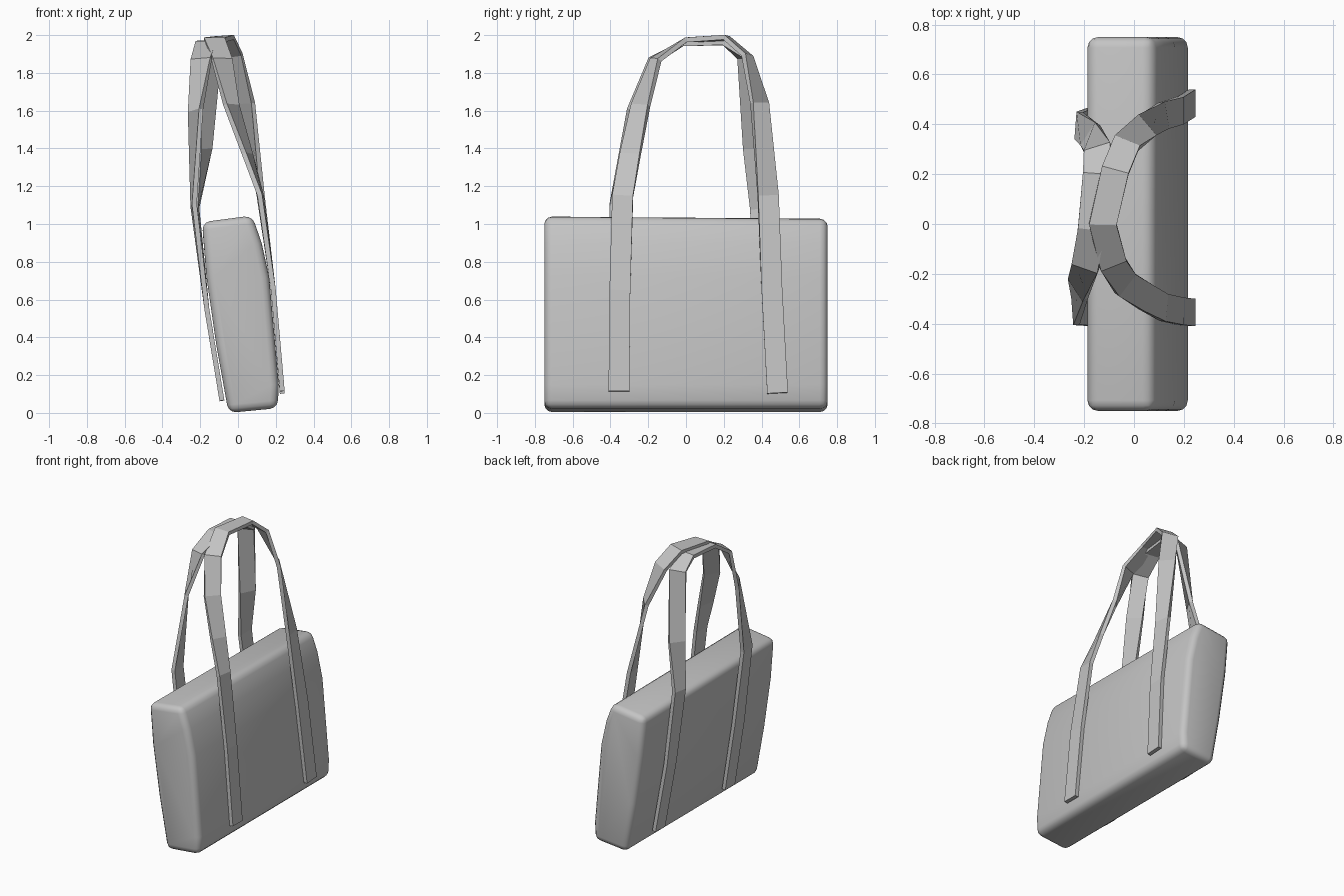
import bpy, bmesh, math
from mathutils import Vector

if "Cube" in bpy.data.objects:
    bpy.data.objects.remove(bpy.data.objects["Cube"])

fabric = bpy.data.materials.new("grey_fabric")
fabric.diffuse_color = (0.55, 0.55, 0.55, 1)
fabric.use_nodes = True
fabric.node_tree.nodes["Principled BSDF"].inputs["Base Color"].default_value = fabric.diffuse_color


def make_object(name, bm):
    bmesh.ops.recalc_face_normals(bm, faces=bm.faces)
    mesh = bpy.data.meshes.new(name)
    bm.to_mesh(mesh)
    bm.free()
    mesh.materials.append(fabric)
    obj = bpy.data.objects.new(name, mesh)
    bpy.context.collection.objects.link(obj)
    return obj


def strap(name, side, stations, width=0.11, thick=0.026):
    """Flat ribbon through (x, y, z, twist); twist 0 = leg, 1 = arch, 2 = other leg."""
    bm = bmesh.new()
    pts = [Vector(s[:3]) for s in stations]
    rings = []
    for i, p in enumerate(pts):
        a = pts[max(i - 1, 0)]
        b = pts[min(i + 1, len(pts) - 1)]
        t = (b - a).normalized()
        ang = stations[i][3] * math.pi / 2
        w = Vector((-side * math.sin(ang), -math.cos(ang), 0))
        w = (w - t * w.dot(t)).normalized()
        n = t.cross(w).normalized()
        w, n = w * width / 2, n * thick / 2
        rings.append([bm.verts.new(p + u * w + v * n)
                      for u, v in ((-1, -1), (1, -1), (1, 1), (-1, 1))])
    for r, q in zip(rings, rings[1:]):
        for k in range(4):
            m = (k + 1) % 4
            bm.faces.new((r[k], r[m], q[m], q[k]))
    bm.faces.new(rings[0])
    bm.faces.new(rings[-1])
    return make_object(name, bm)


# Bag body: leaning side profile pulled along y, corners rounded
profile = [(-0.19, 1.01), (-0.167, 0.72), (-0.115, 0.36), (-0.05, 0.0),
           (0.21, 0.025), (0.216, 0.15), (0.165, 0.72), (0.125, 0.9), (0.075, 1.045)]
bm = bmesh.new()
front = [bm.verts.new((x, -0.75, z)) for x, z in profile]
back = [bm.verts.new((x, 0.75, z - 0.012 * (z > 1))) for x, z in profile]
n = len(profile)
for i in range(n):
    j = (i + 1) % n
    bm.faces.new((front[i], front[j], back[j], back[i]))
bm.faces.new(front)
bm.faces.new(back)
bmesh.ops.recalc_face_normals(bm, faces=bm.faces)
sharp = [e for e in bm.edges if e.calc_face_angle(0) > 0.6]
bmesh.ops.bevel(bm, geom=sharp, offset=0.042, segments=3, profile=0.5,
                affect='EDGES', clamp_overlap=True)
body = make_object("bag_body", bm)
bpy.context.view_layer.objects.active = body
body.select_set(True)
bpy.ops.object.shade_smooth_by_angle(angle=math.radians(50))

# Carrying straps, each one ribbon up one leg, over the arch and down the other
strap("right_strap", 1, [
    (0.234, -0.355, 0.115, 0), (0.187, -0.35, 0.65, 0), (0.12, -0.335, 1.15, 0.05),
    (0.05, -0.295, 1.37, 0.2), (-0.035, -0.24, 1.63, 0.4), (-0.085, -0.16, 1.87, 0.75),
    (-0.125, 0.0, 1.975, 1), (-0.075, 0.215, 1.985, 1), (-0.03, 0.325, 1.89, 1.2),
    (0.045, 0.39, 1.64, 1.55), (0.12, 0.435, 1.15, 1.9), (0.187, 0.455, 0.65, 2),
    (0.234, 0.485, 0.105, 2)])
strap("left_strap", -1, [
    (-0.085, -0.36, 0.065, 0), (-0.165, -0.355, 0.55, 0), (-0.235, -0.35, 1.1, 0.05),
    (-0.225, -0.26, 1.6, 0.35), (-0.195, -0.17, 1.87, 0.75), (-0.17, -0.02, 1.955, 1),
    (-0.15, 0.2, 1.96, 1), (-0.145, 0.3, 1.88, 1.2), (-0.175, 0.355, 1.4, 1.65),
    (-0.222, 0.395, 1.08, 1.95), (-0.165, 0.415, 0.55, 2), (-0.085, 0.43, 0.065, 2)])
